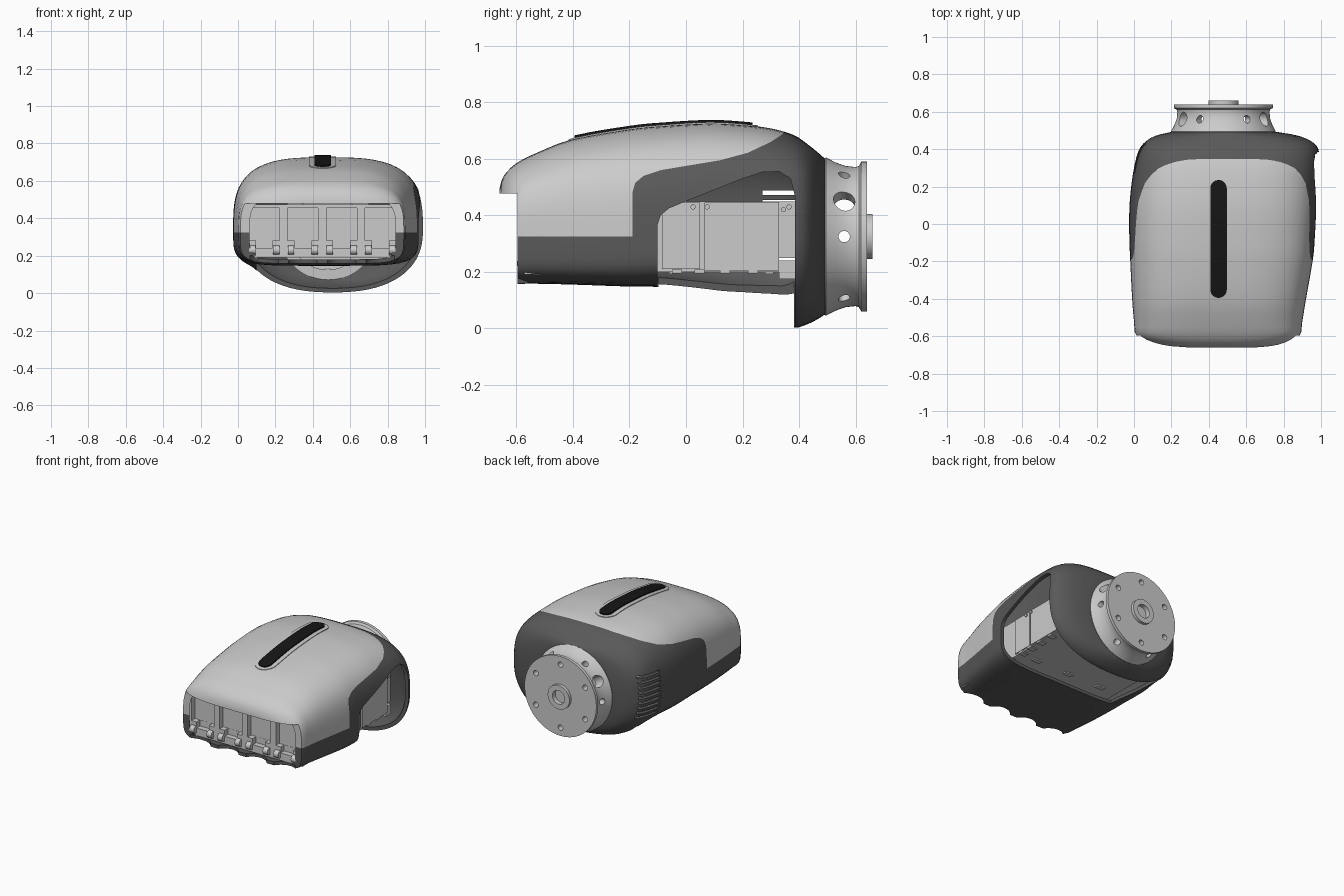
import bpy, bmesh
from math import sin, cos, pi, radians
from mathutils import Matrix, Vector

if "Cube" in bpy.data.objects:
    bpy.data.objects.remove(bpy.data.objects["Cube"])


def material(name, v):
    m = bpy.data.materials.new(name)
    m.diffuse_color = (v, v, v, 1)
    m.use_nodes = True
    m.node_tree.nodes["Principled BSDF"].inputs["Base Color"].default_value = m.diffuse_color
    return m


DARK, BLACK = material("dark_grey", 0.1), material("black", 0.008)


def make(name, bm, mat=None):
    bmesh.ops.recalc_face_normals(bm, faces=bm.faces)
    me = bpy.data.meshes.new(name)
    bm.to_mesh(me)
    bm.free()
    ob = bpy.data.objects.new(name, me)
    bpy.context.collection.objects.link(ob)
    if mat:
        me.materials.append(mat)
    return ob


def cut(ob, cutter, op='DIFFERENCE'):
    # try the manifold solver first, fall back to exact when it gives nothing
    before = ob.data.copy()
    for solver in ('MANIFOLD', 'EXACT'):
        mod = ob.modifiers.new("cut", 'BOOLEAN')
        mod.object, mod.operation, mod.solver = cutter, op, solver
        bpy.context.view_layer.objects.active = ob
        bpy.ops.object.modifier_apply(modifier=mod.name)
        if len(ob.data.polygons) not in (0, len(before.polygons)):
            break
        ob.modifiers.clear()
        ob.data = before.copy()
    bpy.data.objects.remove(cutter)


def smooth(ob, angle=32):
    bpy.ops.object.select_all(action='DESELECT')
    ob.select_set(True)
    bpy.context.view_layer.objects.active = ob
    bpy.ops.object.shade_smooth_by_angle(angle=radians(angle))


def prism(name, poly, a, b, axis='x'):
    bm = bmesh.new()
    put = (lambda u, v, t: (t, u, v)) if axis == 'x' else (lambda u, v, t: (u, v, t))
    lo, hi = [[bm.verts.new(put(u, v, t)) for u, v in poly] for t in (a, b)]
    bm.faces.new(lo)
    bm.faces.new(hi)
    for i in range(len(poly)):
        j = (i + 1) % len(poly)
        bm.faces.new((lo[i], lo[j], hi[j], hi[i]))
    return make(name, bm)


def boxes(name, bounds, mat=None):
    bm = bmesh.new()
    for x0, x1, y0, y1, z0, z1 in bounds:
        m = Matrix.Translation(((x0 + x1) / 2, (y0 + y1) / 2, (z0 + z1) / 2))
        bmesh.ops.create_cube(bm, size=1, matrix=m @ Matrix.Diagonal((x1 - x0, y1 - y0, z1 - z0, 1)))
    return make(name, bm, mat)


def cylinders(name, items, seg=24, mat=None):
    # each item: centre, axis direction, radius, length
    bm = bmesh.new()
    for c, d, r, h in items:
        m = Matrix.Translation(c) @ Vector(d).to_track_quat('Z', 'Y').to_matrix().to_4x4()
        bmesh.ops.create_cone(bm, cap_ends=True, segments=seg, radius1=r, radius2=r, depth=h, matrix=m)
    return make(name, bm, mat)


# housing sections: y, left, right, top, bottom, squareness of the lower half
SECTIONS = [(-.66, .22, .72, .495, .16, 6), (-.645, .11, .81, .54, .16, 6),
            (-.60, .015, .885, .585, .158, 6), (-.52, 0, .90, .625, .158, 6),
            (-.40, -.01, .92, .67, .155, 6), (-.20, -.02, .955, .705, .148, 5.5),
            (-.08, -.025, .967, .717, .145, 5), (.08, -.025, .98, .726, .118, 4),
            (.20, -.015, .987, .72, .08, 3), (.30, 0, .993, .708, .042, 2.6),
            (.38, .02, .99, .685, .004, 2.4), (.43, .05, .965, .652, .015, 2.3),
            (.47, .11, .885, .62, .035, 2.2), (.492, .2, .765, .6, .05, 2)]


def spline(rows, steps):
    out = []
    for i in range(len(rows) - 1):
        p = [rows[max(0, min(len(rows) - 1, i + k))] for k in (-1, 0, 1, 2)]
        for s in range(steps):
            t = s / steps
            out.append([b + .5 * t * (c - a + t * (2 * a - 5 * b + 4 * c - d + t * (3 * (b - c) + d - a)))
                        for a, b, c, d in zip(*p)])
    return out + [list(rows[-1])]


def housing(name, off=0, ky=1):
    bm = bmesh.new()
    rings, n = [], 80
    for y, xl, xr, zt, zb, nb in spline(SECTIONS, 3):
        nt = min(3.2, 2 + max(0, nb - 2) * 4)
        cx, hw, cz = (xl + xr) / 2, (xr - xl) / 2 + off, .34
        ring = []
        for k in range(n):
            c, s = cos(2 * pi * k / n), sin(2 * pi * k / n)
            e, h = (nt, zt - cz + off) if s >= 0 else (nb, cz - zb + off)
            f = (abs(c) ** e + abs(s) ** e) ** (-1 / e)
            ring.append(bm.verts.new((cx + hw * c * f, y * ky, cz + h * s * f)))
        rings.append(ring)
    for a, b in zip(rings, rings[1:]):
        for k in range(n):
            j = (k + 1) % n
            bm.faces.new((a[k], a[j], b[j], b[k]))
    bm.faces.new(rings[0])
    bm.faces.new(rings[-1])
    return make(name, bm)


FINGERS = [.14 + .207 * i for i in range(4)]
CX, CZ = .478, .325

# hollow shell with mouth, wrist hole, side window, palm opening, scallops and vents
shell = housing("upper_shell")
cut(shell, housing("cavity", -.022, .965))
cut(shell, boxes("mouth", [(-.2, 1.2, -.8, -.597, -.1, .478)]))
cut(shell, cylinders("wrist_hole", [((CX, .5, CZ), (0, 1, 0), .24, .15)], 64))
window = [(-.10, -.2), (-.10, .37), (-.09, .40), (-.06, .425), (0, .45), (.1, .49), (.2, .53),
          (.27, .553), (.33, .555), (.37, .53), (.385, .47), (.385, -.2)]
cut(shell, prism("window", window, .6, 1.3))
cut(shell, boxes("palm_opening", [(.1, .7, -.098, .383, -.25, .2)]))
cut(shell, cylinders("scallops", [((x, -.645, .15), (0, 0, 1), .09, .1) for x in FINGERS], 40))
cut(shell, boxes("vents", [(-.2, .13, .27, .43, .2 + .034 * i, .216 + .034 * i) for i in range(9)]))

# split into light upper and dark lower shells
split = [(-.8, .325), (-.19, .325), (-.19, .48), (-.18, .515), (-.15, .54), (-.09, .56), (.12, .595),
         (.22, .622), (.30, .66), (.345, .69), (.358, .72), (.36, .9), (.7, .9), (.7, -.3), (-.8, -.3)]
lower = shell.copy()
lower.data = shell.data.copy()
lower.name = "lower_shell"
bpy.context.collection.objects.link(lower)
cut(shell, prism("split_a", split, -.5, 1.5))
cut(lower, prism("split_b", split, -.5, 1.5), 'INTERSECT')
lower.data.materials.clear()
lower.data.materials.append(DARK)


# light strip and its rim, following the top surface
def strip(name, off, hw, y0, y1, mat=None):
    ob = housing(name, off)
    poly = [(.452 + hw * cos(t), y1 - hw + hw * sin(t)) for t in [pi * i / 16 for i in range(17)]]
    poly += [(.452 - hw * cos(t), y0 + hw - hw * sin(t)) for t in [pi * i / 16 for i in range(17)]]
    cut(ob, prism("outline", poly, .65, 1, 'z'), 'INTERSECT')
    ob.data.materials.clear()
    if mat:
        ob.data.materials.append(mat)
    return ob


rim = strip("strip_rim", .004, .072, -.415, .255)
bar = strip("top_strip", .012, .044, -.395, .235, BLACK)

# turned wrist coupling with bolt and access holes
profile = [(.2, .47), (.27, .475), (.28, .495), (.262, .53), (.25, .565), (.246, .6), (.25, .612),
           (.265, .62), (.265, .64), (.08, .64), (.08, .66), (.045, .66), (.045, .63), (0, .63),
           (0, .6), (.2, .6)]
bm = bmesh.new()
rings = [[bm.verts.new((CX + r * cos(2 * pi * k / 72), y, CZ + r * sin(2 * pi * k / 72))) for k in range(72)]
         for r, y in profile]
for i, a in enumerate(rings):
    b = rings[(i + 1) % len(rings)]
    for k in range(72):
        if profile[i][0] + profile[(i + 1) % len(rings)][0] > 0:
            bm.faces.new((a[k], a[(k + 1) % 72], b[(k + 1) % 72], b[k]))
bmesh.ops.remove_doubles(bm, verts=bm.verts, dist=1e-5)
wrist = make("wrist_coupling", bm)


def radial(deg, r, y):
    return Vector((CX + r * cos(radians(deg)), y, CZ + r * sin(radians(deg))))


holes = [(radial(a, .21, .64), (0, 1, 0), .018, .16) for a in range(30, 390, 60)]
cut(wrist, cylinders("bolt_holes", holes))
side = [(radial(a, .24, .56), (cos(radians(a)), 0, sin(radians(a))), .02, .16) for a in range(0, 360, 60)]
side += [(radial(a, .24, .56), (cos(radians(a)), 0, sin(radians(a))), .038, .16) for a in (30, 150)]
cut(wrist, cylinders("side_holes", side))

# finger socket block with four stepped pockets
sockets = boxes("finger_sockets", [(.04, .875, -.572, -.36, .19, .474)])
cut(sockets, boxes("pockets", [(x - .082, x + .082, -.7, -.535, .28, .455) for x in FINGERS]))
cut(sockets, boxes("pocket_necks", [(x - .045, x + .045, -.7, -.536, .24, .3) for x in FINGERS]))
pins = cylinders("socket_knuckles", [((x + s * .064, -.575, .23), (1, 0, 0), .024, .034)
                                     for x in FINGERS for s in (-1, 1)])

# drive box seen through the side window
boxes("drive_box", [(.1, .86, -.36, .33, .2, .45)])
boxes("drive_box_plates", [(.85, .872, .065, .33, .205, .445), (.85, .868, -.085, .05, .21, .445),
                           (.3, .85, .33, .39, .25, .45), (.6, .86, .33, .385, .175, .24)])
boxes("drive_box_tabs", [(.82, .868, y, y + .035, .194, .208) for y in (-.05, .03, .12, .22)]
      + [(x, x + .06, y, y + .03, .192, .205) for x in (.2, .45, .7) for y in (-.06, .28)])
screws = cylinders("drive_box_screws", [((x, y, z), (1, 0, 0), .009, .014) for x, y, z in
                                        ((.87, .025, .43), (.872, .075, .43), (.85, .345, .42), (.85, .365, .43))], 16)

for ob in (shell, lower, rim, bar, wrist, pins, screws):
    smooth(ob)
